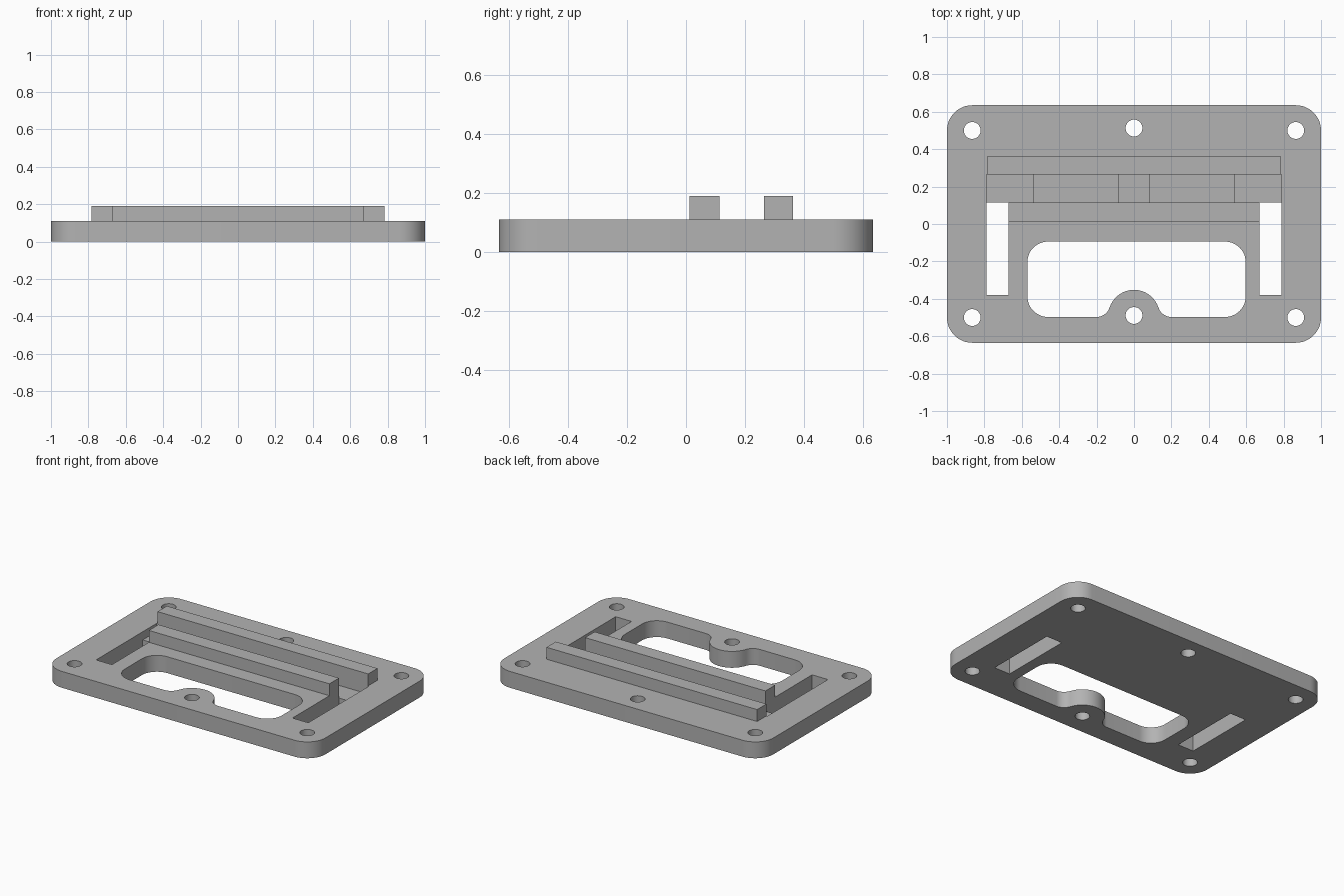
import bpy, bmesh
from math import sin, cos, pi, atan2

cube = bpy.data.objects.get("Cube")
if cube:
    bpy.data.objects.remove(cube)

T = 0.11            # plate thickness
RAIL_TOP = 0.19
FLOOR = 0.055       # channel floor height

grey = bpy.data.materials.new("plain grey")
grey.use_nodes = True
colour = (0.45, 0.45, 0.45, 1)
grey.diffuse_color = colour
grey.node_tree.nodes["Principled BSDF"].inputs["Base Color"].default_value = colour


def arc(cx, cy, r, a0, a1, n=12):
    return [(cx + r * cos(a0 + (a1 - a0) * i / n), cy + r * sin(a0 + (a1 - a0) * i / n))
            for i in range(n + 1)]


def rect(x0, x1, y0, y1):
    return [(x0, y0), (x1, y0), (x1, y1), (x0, y1)]


def circle(cx, cy, r, n=40):
    return arc(cx, cy, r, 0, 2 * pi * (n - 1) / n, n - 1)


def prism(name, outline, z0, z1):
    """Extrude a counter-clockwise outline from z0 to z1."""
    bm = bmesh.new()
    base = bm.faces.new([bm.verts.new((x, y, z0)) for x, y in outline])
    top = bmesh.ops.extrude_face_region(bm, geom=[base])["geom"]
    bmesh.ops.translate(bm, vec=(0, 0, z1 - z0),
                        verts=[v for v in top if isinstance(v, bmesh.types.BMVert)])
    bmesh.ops.recalc_face_normals(bm, faces=bm.faces)
    mesh = bpy.data.meshes.new(name)
    bm.to_mesh(mesh)
    bm.free()
    mesh.materials.append(grey)
    obj = bpy.data.objects.new(name, mesh)
    bpy.context.collection.objects.link(obj)
    return obj


def cut(target, outline, z0=-0.1, z1=0.3):
    """Subtract a prism from the target and discard the cutter."""
    cutter = prism("cutter", outline, z0, z1)
    cutter.hide_render = True
    mod = target.modifiers.new("cut", 'BOOLEAN')
    mod.operation, mod.solver, mod.object = 'DIFFERENCE', 'EXACT', cutter
    bpy.context.view_layer.objects.active = target
    bpy.ops.object.modifier_apply(modifier=mod.name)
    bpy.data.objects.remove(cutter)


# Base plate with rounded corners
hx, hy, r = 1.0, 0.635, 0.135
corners = [(1, 1), (-1, 1), (-1, -1), (1, -1)]
outline = []
for i, (sx, sy) in enumerate(corners):
    outline += arc(sx * (hx - r), sy * (hy - r), r, i * pi / 2, (i + 1) * pi / 2)
plate = prism("base_plate", outline, 0, T)

# Rounded window wrapping around the front screw boss
x0, x1, y0, y1, r = -0.57, 0.597, -0.497, -0.094, 0.11
boss_y, boss_r, fillet = -0.489, 0.137, 0.0725
fx, fy = 0.2, y0 + fillet
a = atan2(fy - boss_y, fx)
window = arc(x1 - r, y0 + r, r, -pi / 2, 0)
window += arc(x1 - r, y1 - r, r, 0, pi / 2)
window += arc(x0 + r, y1 - r, r, pi / 2, pi)
window += arc(x0 + r, y0 + r, r, pi, 1.5 * pi)
window += arc(-fx, fy, fillet, -pi / 2, -a)
window += arc(0, boss_y, boss_r, pi - a, a, 32)[1:-1]
window += arc(fx, fy, fillet, pi + a, 1.5 * pi)
cut(plate, window)

# Screw holes
for hole in [(sx * 0.865, sy * 0.5) for sx, sy in corners] + [(0, 0.513), (0, boss_y)]:
    cut(plate, circle(*hole, 0.045))

# Channel between the rails, with two shallow pockets in its floor
cut(plate, rect(-0.789, 0.789, 0.114, 0.264), FLOOR)
for side in (-1, 1):
    xa, xb = sorted((side * 0.083, side * 0.537))
    cut(plate, rect(xa, xb, 0.114, 0.264), FLOOR - 0.015)

# Side slots right through the plate
for side in (-1, 1):
    xa, xb = sorted((side * 0.671, side * 0.789))
    cut(plate, rect(xa, xb, -0.38, 0.115))

# Raised rails
front_rail = prism("front_rail", rect(-0.671, 0.671, 0.012, 0.114), T, RAIL_TOP)
back_rail = prism("back_rail", rect(-0.783, 0.783, 0.264, 0.363), T, RAIL_TOP)

# Smooth the round walls, keep edges sharp
bpy.ops.object.select_all(action='DESELECT')
for obj in (plate, front_rail, back_rail):
    obj.select_set(True)
bpy.context.view_layer.objects.active = plate
bpy.ops.object.shade_smooth_by_angle(angle=pi / 6)
